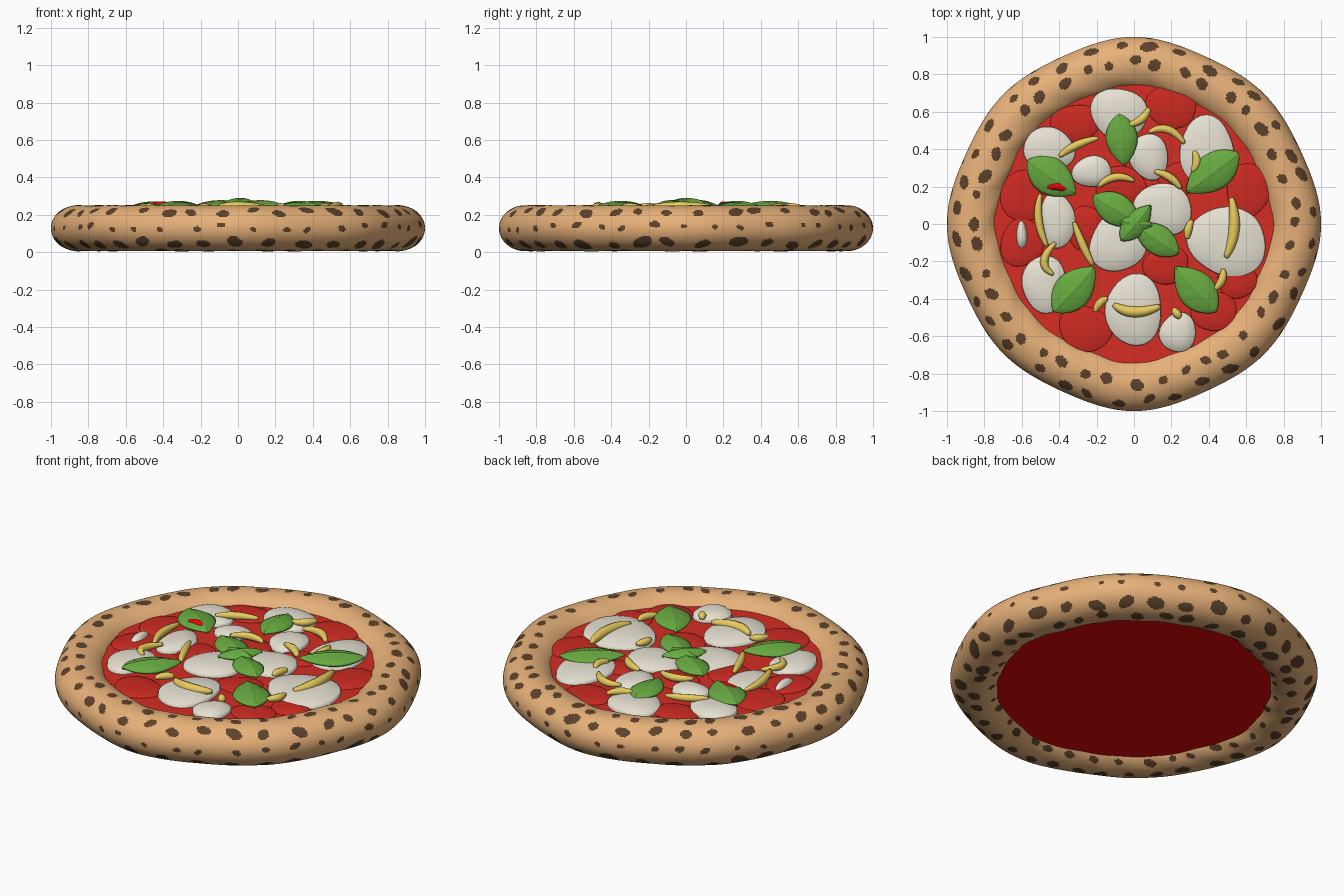
import bpy, bmesh, math, random
from mathutils import Vector

if "Cube" in bpy.data.objects:
    bpy.data.objects.remove(bpy.data.objects["Cube"])

random.seed(7)
TAU = 2 * math.pi


def mat(name, r, g, b):
    m = bpy.data.materials.new(name)
    lin = [((c / 255 + 0.055) / 1.055) ** 2.4 if c > 10 else c / 255 / 12.92 for c in (r, g, b)]
    m.diffuse_color = (*lin, 1)
    m.use_nodes = True
    m.node_tree.nodes["Principled BSDF"].inputs["Base Color"].default_value = m.diffuse_color
    return m


DOUGH = mat("baked dough", 231, 177, 121)
CHAR = mat("charred spots", 92, 66, 43)
SAUCE = mat("tomato sauce", 214, 45, 35)
BASE = mat("bright red base", 228, 6, 6)
TOMATO = mat("tomato slice", 205, 42, 33)
WHITE = mat("white cheese", 233, 228, 213)
YELLOW = mat("yellow cheese", 238, 210, 98)
GREEN = mat("basil green", 104, 170, 64)


def make(name, verts, faces, mats, indices=None, smooth=True):
    me = bpy.data.meshes.new(name)
    me.from_pydata(verts, [], faces)
    for m in mats:
        me.materials.append(m)
    if indices:
        me.polygons.foreach_set("material_index", indices)
    bm = bmesh.new()
    bm.from_mesh(me)
    bmesh.ops.recalc_face_normals(bm, faces=bm.faces)
    for f in bm.faces:
        f.smooth = smooth
    bm.to_mesh(me)
    bm.free()
    ob = bpy.data.objects.new(name, me)
    bpy.context.collection.objects.link(ob)
    return ob


def outline(t):
    """Hand-stretched, faintly eight-cornered outline, 1 at the axes."""
    return 0.983 + 0.008 * math.cos(4 * t) + 0.009 * math.cos(8 * t)


# crust: lumpy ring with charred spots chosen by ellipses in ring coordinates
NT, NP = 720, 110
spots = []
for row, (phi, size, n) in enumerate([(0.05, .017, 38), (0.82, .028, 36), (1.55, .025, 40),
                                      (-0.75, .034, 34), (-1.45, .030, 36), (-2.2, .020, 36),
                                      (-2.85, .012, 40)]):
    for i in range(n):
        t = (i + 0.5 * (row % 2) + random.uniform(-.2, .2)) / n * TAU
        k = size * random.uniform(.75, 1.15)
        spots.append((t, phi + random.uniform(-.13, .13), k * random.uniform(1.15, 1.7), k,
                      random.uniform(-.6, .6)))
buckets = {}
for s in spots:
    b = int((s[0] % TAU) / TAU * 40)
    for d in (-1, 0, 1):
        buckets.setdefault((b + d) % 40, []).append(s)


def wrap(a):
    return (a + math.pi) % TAU - math.pi


def is_spot(t, p):
    for st, sp, a, b, rot in buckets.get(int(t / TAU * 40) % 40, []):
        u = wrap(t - st) * (0.855 + 0.14 * math.cos(p))
        v = wrap(p - sp) * 0.13
        c, s = math.cos(rot), math.sin(rot)
        if ((u * c + v * s) / a) ** 2 + ((v * c - u * s) / b) ** 2 < 1:
            return True
    return False


verts, faces, idx = [], [], []
for i in range(NT):
    t = i / NT * TAU
    s = outline(t)
    for j in range(NP):
        p = j / NP * TAU
        lump = 1 + 0.03 * math.sin(17 * t + 2 * p) * math.sin(3 * p + 5 * t) * (1 - math.cos(p)) / 2
        r = (0.858 + 0.142 * lump * math.cos(p)) * s
        z = 0.128 + 0.122 * lump * math.sin(p)
        verts.append((r * math.cos(t), r * math.sin(t), max(z, 0.0)))
        faces.append((i * NP + j, (i + 1) % NT * NP + j,
                      (i + 1) % NT * NP + (j + 1) % NP, i * NP + (j + 1) % NP))
        idx.append(int(is_spot((i + .5) / NT * TAU, (j + .5) / NP * TAU)))
make("crust", verts, faces, [DOUGH, CHAR], idx)

# sauce disc filling the ring, brighter red underneath
N = 96
verts = [(0.775 * outline(k / N * TAU) * math.cos(k / N * TAU),
          0.775 * outline(k / N * TAU) * math.sin(k / N * TAU), z)
         for z in (0.05, 0.2) for k in range(N)]
faces = [tuple(range(N)), tuple(range(N, 2 * N))]
faces += [(k, (k + 1) % N, N + (k + 1) % N, N + k) for k in range(N)]
make("sauce", verts, faces, [SAUCE, BASE], [1] + [0] * (N + 1), smooth=False)


def blob(name, x, y, rx, ry, z0, z1, m, wobble=0.05):
    """Low, nearly flat dome with a wavy outline and a short rim."""
    n, rings = 48, 9
    a, b = random.uniform(0, TAU), random.uniform(0, TAU)
    vs, fs = [(x, y, z1)], []
    for q in range(1, rings + 1):
        f = min(1, math.sin(q / (rings - 1) * math.pi / 2)) if q < rings else 1.02
        z = z1 - 0.6 * (z1 - z0) * f ** 3 if q < rings else z0
        for k in range(n):
            t = k / n * TAU
            w = f * (1 + wobble * math.sin(2 * t + a) + wobble * .8 * math.sin(3 * t + b))
            vs.append((x + rx * w * math.cos(t), y + ry * w * math.sin(t), z))
    for k in range(n):
        fs.append((0, 1 + k, 1 + (k + 1) % n))
        for q in range(rings - 1):
            o = 1 + q * n
            fs.append((o + k, o + n + k, o + n + (k + 1) % n, o + (k + 1) % n))
    return make(name, vs, fs, [m])


# tomato slices
for i, (x, y, rx, ry) in enumerate([
        (.20, .63, .14, .11), (.61, .18, .11, .15), (-.57, .15, .14, .14), (-.26, -.56, .14, .12),
        (.55, -.30, .10, .10), (.43, -.47, .12, .10), (-.31, .54, .13, .10), (-.60, -.10, .11, .13),
        (.17, -.22, .12, .10), (-.07, .20, .14, .10), (.24, .24, .10, .09), (-.26, -.02, .09, .12)]):
    blob(f"tomato_slice_{i}", x, y, rx, ry, .198, .219, TOMATO)

# white cheese pieces
for i, (x, y, rx, ry) in enumerate([
        (-.08, .59, .145, .14), (.08, .36, .10, .125), (.39, .385, .15, .18), (-.455, .40, .14, .11),
        (-.225, .28, .10, .085), (.155, .08, .15, .14), (-.085, -.10, .155, .15), (.50, -.095, .21, .18),
        (-.41, .02, .09, .15), (-.48, -.32, .12, .145), (0, -.46, .155, .18), (.235, -.58, .10, .10),
        (-.60, -.06, .03, .07)]):
    blob(f"white_cheese_{i}", x, y, rx, ry, .2, .243, WHITE)


def strip(name, pts, r=0.022):
    """Tapered curved sliver through three points."""
    a, m, c = [Vector(p) for p in pts]
    ctrl = 2 * m - (a + c) / 2
    n, k = 16, 8
    vs, fs = [], []
    for i in range(n + 1):
        t = i / n
        p = a * (1 - t) ** 2 + ctrl * 2 * t * (1 - t) + c * t * t
        d = ((ctrl - a) * (1 - t) + (c - ctrl) * t).normalized()
        w = r * (0.4 + 0.6 * math.sin(math.pi * t) ** .7)
        for j in range(k):
            g = j / k * TAU
            vs.append((p.x - d.y * w * math.cos(g), p.y + d.x * w * math.cos(g), .24 + w * math.sin(g)))
    for i in range(n):
        for j in range(k):
            fs.append((i * k + j, i * k + (j + 1) % k, (i + 1) * k + (j + 1) % k, (i + 1) * k + j))
    fs += [tuple(range(k)), tuple(range(n * k, n * k + k))]
    make(name, vs, fs, [YELLOW])


# yellow cheese slivers
for i, pts in enumerate([
        ((-.40, .36), (-.31, .42), (-.19, .46)), ((-.19, .20), (-.10, .25), (0, .23)),
        ((.08, .49), (.18, .505), (.27, .43)), ((-.03, .53), (.04, .56), (.08, .62)),
        ((.32, .39), (.335, .33), (.31, .28)), ((.11, .28), (.19, .25), (.25, .19)),
        ((-.50, .16), (-.51, .02), (-.465, -.12)), ((-.32, .01), (-.275, -.11), (-.22, -.22)),
        ((-.42, -.10), (-.48, -.20), (-.43, -.27)), ((-.11, -.43), (.0, -.47), (.14, -.44)),
        ((.52, .14), (.535, -.03), (.49, -.18)), ((.285, -.08), (.29, -.03), (.31, .02)),
        ((.43, -.35), (.47, -.30), (.475, -.24)), ((.21, -.45), (.23, -.48), (.25, -.50)),
        ((-.21, -.47), (-.18, -.42), (-.14, -.40))]):
    strip(f"yellow_cheese_{i}", pts, .03 if i in (9, 10) else .022)


def leaf(name, base, tip, width, z):
    """Domed pointed leaf with a raised midrib and shallow side veins."""
    a, b = Vector(base), Vector(tip)
    d = b - a
    side = Vector((-d.y, d.x)).normalized()
    n, across = 32, [-1, -.85, -.65, -.45, -.25, -.09, 0, .09, .25, .45, .65, .85, 1]
    k = len(across)
    vs, fs = [], []
    for i in range(n + 1):
        t = i / n
        w = width / 2 * max(0.01, math.sin(math.pi * t ** 0.9)) ** 0.8
        for s in across:
            p = a + d * t + side * (w * s)
            h = 0.028 * (1 - s * s) * math.sin(math.pi * t) ** 0.6
            h += 0.004 * (abs(s) < .05)
            h -= 0.002 * (math.sin((t - .3 * abs(s)) * 30) > .75) * (.1 < abs(s) < .8)
            vs.append((p.x, p.y, z + h))
    for i in range(n):
        for j in range(k - 1):
            fs.append((i * k + j, i * k + j + 1, (i + 1) * k + j + 1, (i + 1) * k + j))
    ob = make(name, vs, fs, [GREEN])
    if ob.data.polygons[len(fs) // 2].normal.z < 0:
        ob.data.flip_normals()
    mod = ob.modifiers.new("thickness", "SOLIDIFY")
    mod.thickness = 0.012
    mod.offset = -1


# basil leaves
for i, (base, tip, w, z) in enumerate([
        ((-.08, .59), (-.05, .31), .17, .242), ((.56, .38), (.28, .17), .20, .242),
        ((-.57, .34), (-.31, .16), .20, .240), ((-.22, .15), (.04, .0), .17, .246),
        ((.24, -.16), (.0, .0), .16, .246), ((-.07, -.09), (.09, .10), .13, .258),
        ((-.08, .02), (.10, -.01), .11, .256),
        ((-.43, -.47), (-.21, -.23), .20, .242), ((.44, -.47), (.22, -.23), .20, .242)]):
    leaf(f"basil_leaf_{i}", base, tip, w, z)

# sauce drip on one leaf
blob("sauce_drip", -.41, .20, .045, .025, .25, .271, BASE, .15)
